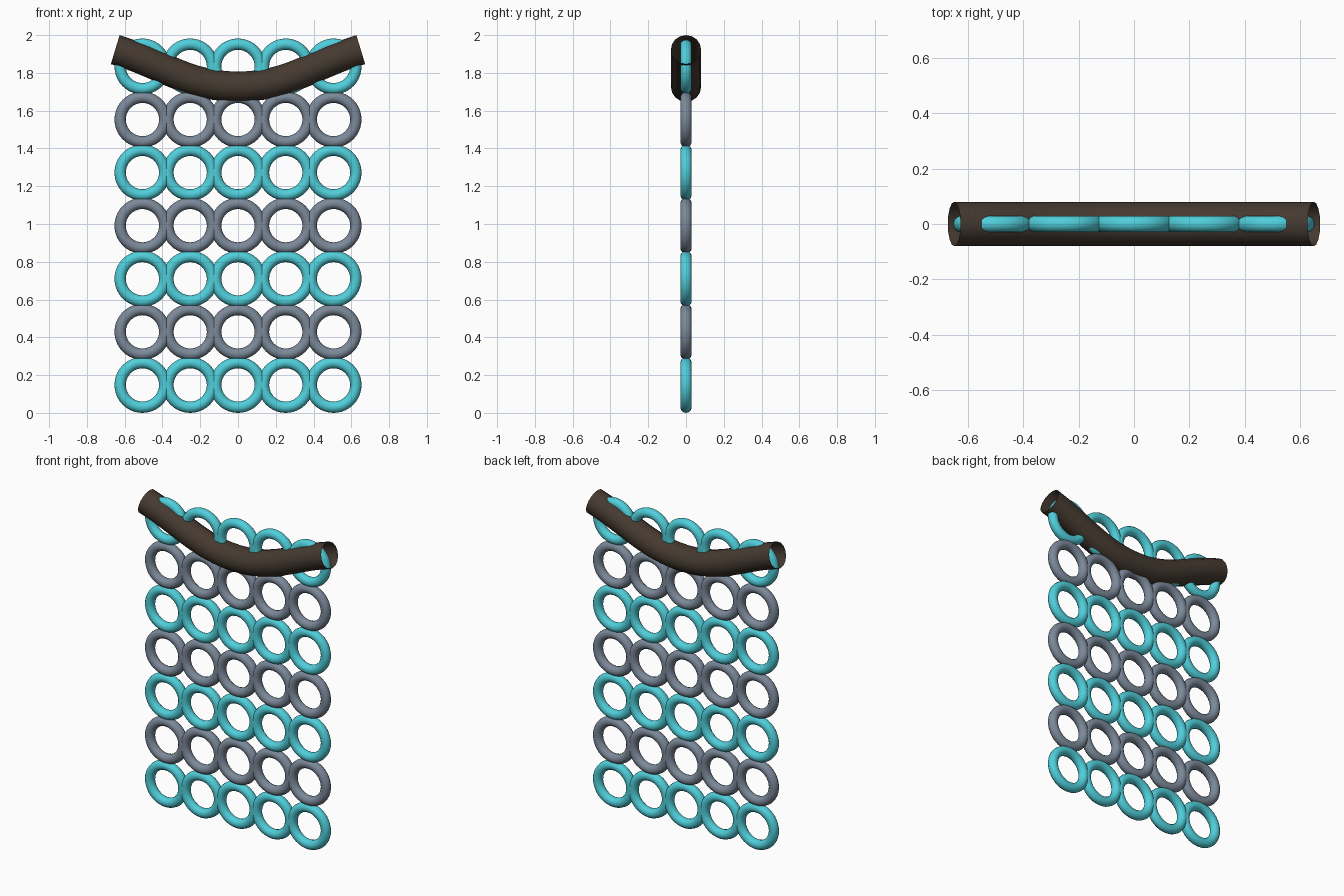
import bpy

if "Cube" in bpy.data.objects:
    bpy.data.objects.remove(bpy.data.objects["Cube"])

COLS, ROWS = 5, 7
DX, DZ = 0.253, 0.281
MAJOR, MINOR = 0.118, 0.03


def material(name, color):
    m = bpy.data.materials.new(name)
    m.diffuse_color = (*color, 1)
    m.use_nodes = True
    m.node_tree.nodes["Principled BSDF"].inputs["Base Color"].default_value = m.diffuse_color
    return m


cyan = material("cyan", (0.08, 0.62, 0.70))
slate = material("slate", (0.20, 0.25, 0.32))
brown = material("dark_brown", (0.06, 0.042, 0.03))


# Ring standing upright in the XZ plane, one shared mesh per colour
def ring_mesh(mat):
    bpy.ops.mesh.primitive_torus_add(major_radius=MAJOR, minor_radius=MINOR,
                                     major_segments=40, minor_segments=14,
                                     rotation=(1.5707963, 0, 0))
    ob = bpy.context.object
    bpy.ops.object.transform_apply(location=False, rotation=True, scale=False)
    bpy.ops.object.shade_smooth()
    mesh = ob.data
    mesh.materials.append(mat)
    mesh.use_fake_user = True
    bpy.data.objects.remove(ob)
    return mesh


# Sheet of rings in alternating rows
meshes = [ring_mesh(cyan), ring_mesh(slate)]
for r in range(ROWS):
    for c in range(COLS):
        ob = bpy.data.objects.new(f"ring_row{r + 1}_{c + 1}", meshes[r % 2])
        ob.location = ((c - (COLS - 1) / 2) * DX, 0, MAJOR + MINOR + r * DZ)
        bpy.context.collection.objects.link(ob)

# Sagging open-ended collar tube through the top row
cu = bpy.data.curves.new("collar_tube", 'CURVE')
cu.dimensions = '3D'
cu.bevel_depth = 0.08
cu.bevel_resolution = 6
cu.resolution_u = 12
cu.use_fill_caps = False
sp = cu.splines.new('BEZIER')
sp.bezier_points.add(2)
for p, co in zip(sp.bezier_points, [(-0.65, 0, 1.923), (0, 0, 1.727), (0.65, 0, 1.923)]):
    p.co = co
    p.handle_left_type = p.handle_right_type = 'AUTO'
tube = bpy.data.objects.new("collar_tube", cu)
bpy.context.collection.objects.link(tube)
cu.materials.append(brown)
bpy.ops.object.select_all(action='DESELECT')
tube.select_set(True)
bpy.context.view_layer.objects.active = tube
bpy.ops.object.convert(target='MESH')
bpy.ops.object.shade_smooth_by_angle()
